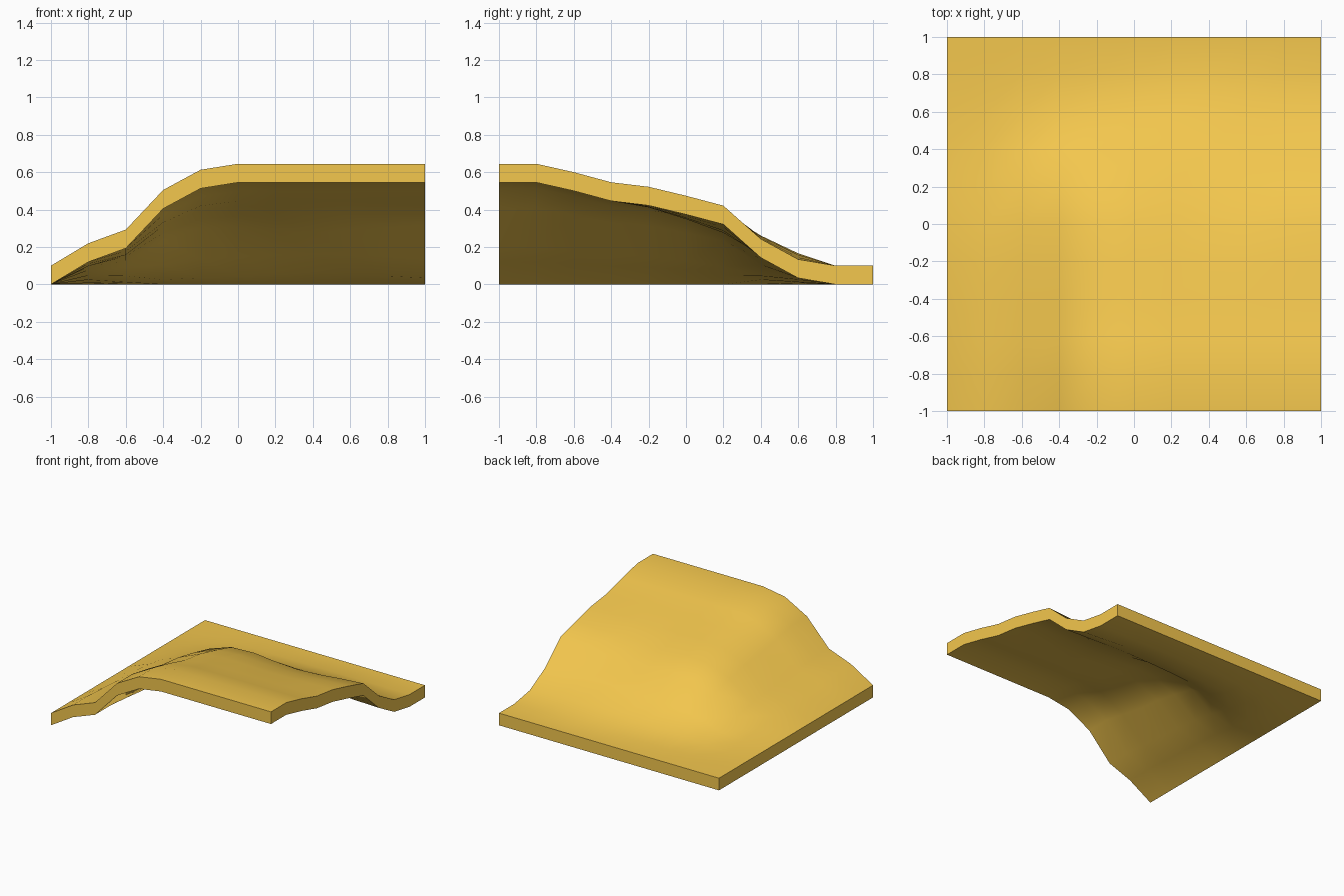
import bpy, bmesh, math

if "Cube" in bpy.data.objects:
    bpy.data.objects.remove(bpy.data.objects["Cube"])

N = 10            # cells per side, 0.2 units each
THICK = 0.1
PEAK = 0.545
# underside heights along the front edge (x = -1..1) and right edge (y = -1..1)
FRONT = [0, 0.12, 0.193, 0.405, 0.513] + [PEAK] * 6
RIGHT = [PEAK, PEAK, 0.5, 0.446, 0.422, 0.374, 0.321, 0.143, 0.034, 0, 0]
# the back slope is softer mid-tile: lower crest, fuller foot (index along y: change)
SOFTEN = {4: -0.01, 5: -0.025, 6: -0.045, 7: 0.018, 8: 0.032}


def height(i, j):
    x, y = -1 + 2 * i / N, -1 + 2 * j / N
    h = FRONT[i] * RIGHT[j] / PEAK
    if i < N:
        h += SOFTEN.get(j, 0) * math.exp(-((x - 0.4) / 0.38) ** 2)
    # round off the outer corner of the hill
    h *= 1 - 0.35 * math.exp(-((x + 0.8) / 0.25) ** 2 - ((y - 0.25) / 0.2) ** 2)
    return max(h, 0)


# terrain sheet: curved top and underside joined by vertical rim walls
bm = bmesh.new()
layers = [[[bm.verts.new((-1 + 2 * i / N, -1 + 2 * j / N, height(i, j) + dz))
            for j in range(N + 1)] for i in range(N + 1)] for dz in (0, THICK)]
low, top = layers
for i in range(N):
    for j in range(N):
        for g in layers:
            bm.faces.new((g[i][j], g[i + 1][j], g[i + 1][j + 1], g[i][j + 1]))
rim = ([(i, 0) for i in range(N)] + [(N, j) for j in range(N)]
       + [(i, N) for i in range(N, 0, -1)] + [(0, j) for j in range(N, 0, -1)])
for (a, b), (c, d) in zip(rim, rim[1:] + rim[:1]):
    bm.faces.new((low[a][b], low[c][d], top[c][d], top[a][b]))
bmesh.ops.recalc_face_normals(bm, faces=bm.faces)

mesh = bpy.data.meshes.new("hill_corner_tile")
bm.to_mesh(mesh)
bm.free()
tile = bpy.data.objects.new("hill_corner_tile", mesh)
bpy.context.collection.objects.link(tile)

# sand-coloured surface
mat = bpy.data.materials.new("sand")
mat.diffuse_color = (0.9, 0.57, 0.075, 1)
mat.use_nodes = True
mat.node_tree.nodes["Principled BSDF"].inputs["Base Color"].default_value = mat.diffuse_color
mesh.materials.append(mat)

# smooth slopes, crisp rim
bpy.context.view_layer.objects.active = tile
tile.select_set(True)
bpy.ops.object.shade_smooth_by_angle(angle=math.radians(40))
